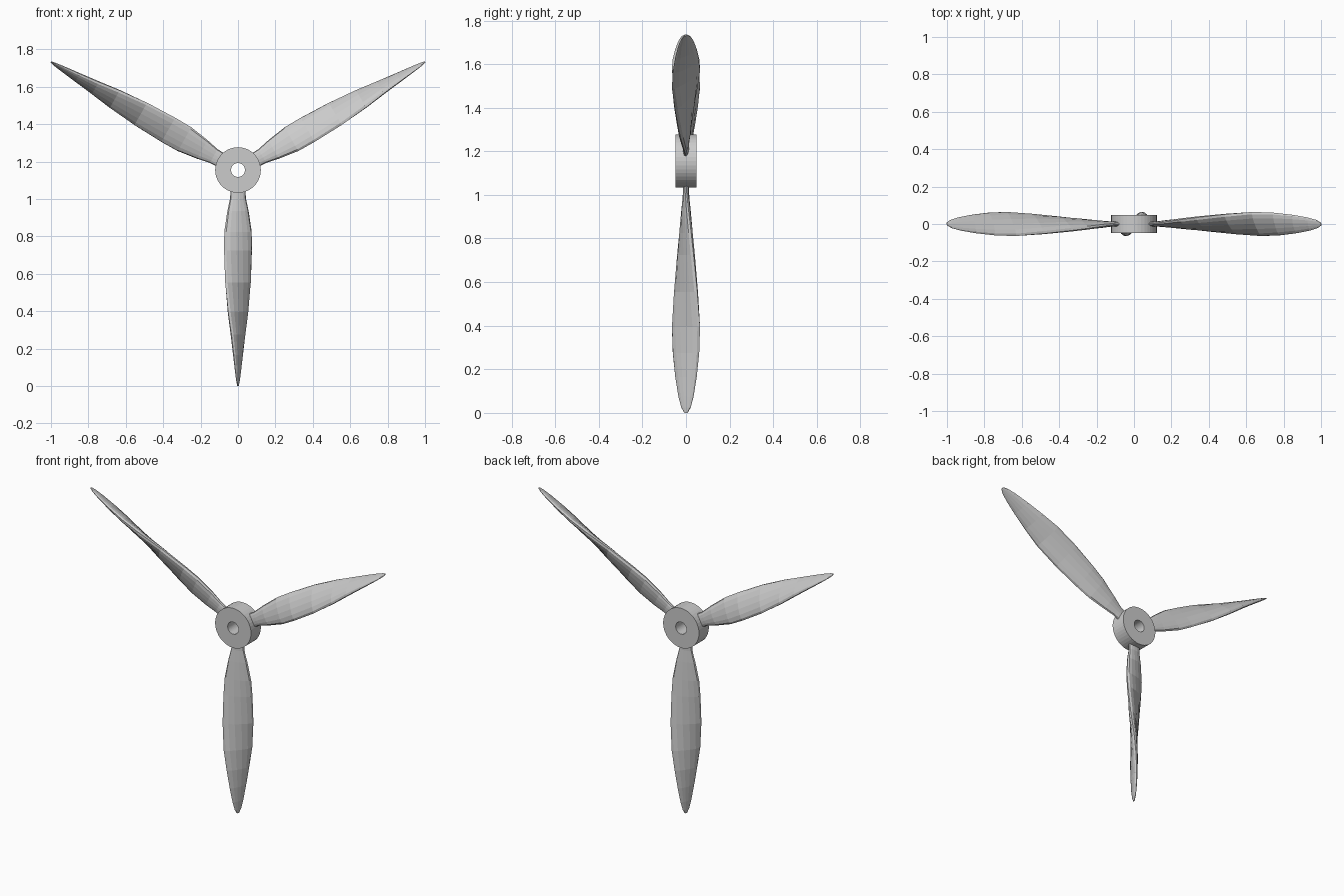
import bpy, bmesh
from math import sin, cos, pi, radians, copysign

cube = bpy.data.objects.get("Cube")
if cube:
    bpy.data.objects.remove(cube, do_unlink=True)

grey = bpy.data.materials.new("light grey metal")
grey.use_nodes = True
colour = (0.6, 0.6, 0.6, 1)
grey.diffuse_color = colour
grey.node_tree.nodes["Principled BSDF"].inputs["Base Color"].default_value = colour

CENTRE = 1.155  # height of the hub axis


def loft(name, rings, closed):
    """Skin a list of rings; either join the last to the first or cap the ends."""
    bm = bmesh.new()
    loops = [[bm.verts.new(p) for p in ring] for ring in rings]
    n = len(loops[0])
    pairs = list(zip(loops, loops[1:]))
    if closed:
        pairs.append((loops[-1], loops[0]))
    else:
        bm.faces.new(loops[0])
        bm.faces.new(loops[-1])
    for a, b in pairs:
        for i in range(n):
            j = (i + 1) % n
            bm.faces.new((a[i], a[j], b[j], b[i]))
    bmesh.ops.recalc_face_normals(bm, faces=bm.faces)
    mesh = bpy.data.meshes.new(name)
    bm.to_mesh(mesh)
    bm.free()
    mesh.materials.append(grey)
    obj = bpy.data.objects.new(name, mesh)
    bpy.context.collection.objects.link(obj)
    obj.location.z = CENTRE
    return obj


# Hub: a short cylinder with a round bore along y
def circle(radius, y, sides=40):
    return [(radius * cos(2 * pi * i / sides), y, radius * sin(2 * pi * i / sides))
            for i in range(sides)]


loft("hub", [circle(0.122, -0.048), circle(0.122, 0.048),
             circle(0.037, 0.048), circle(0.037, -0.048)], True)

# Blade stations: radius, half chord, half thickness, twist in degrees
STATIONS = [
    (0.09, 0.040, 0.014, 0), (0.15, 0.042, 0.014, 5), (0.22, 0.058, 0.018, 11),
    (0.33, 0.077, 0.021, 18), (0.43, 0.082, 0.022, 25), (0.60, 0.086, 0.022, 37),
    (0.76, 0.083, 0.021, 51), (0.88, 0.070, 0.019, 60), (0.99, 0.054, 0.015, 66),
    (1.08, 0.037, 0.010, 70), (1.13, 0.023, 0.006, 72), (1.155, 0.008, 0.003, 73),
]


def section(radius, chord, thick, twist, sides=14):
    """Flattened oval turned about the blade's long axis."""
    c, s = cos(radians(twist)), sin(radians(twist))
    ring = []
    for i in range(sides):
        a = 2 * pi * i / sides
        u = chord * cos(a)
        v = thick * copysign(abs(sin(a)) ** 0.9, sin(a))
        ring.append((u * c - v * s, u * s + v * c, -radius))
    return ring


# Three equal blades around the hub
for k, name in enumerate(("lower_blade", "upper_right_blade", "upper_left_blade")):
    blade = loft(name, [section(*st) for st in STATIONS], False)
    blade.rotation_euler.y = -k * 2 * pi / 3
